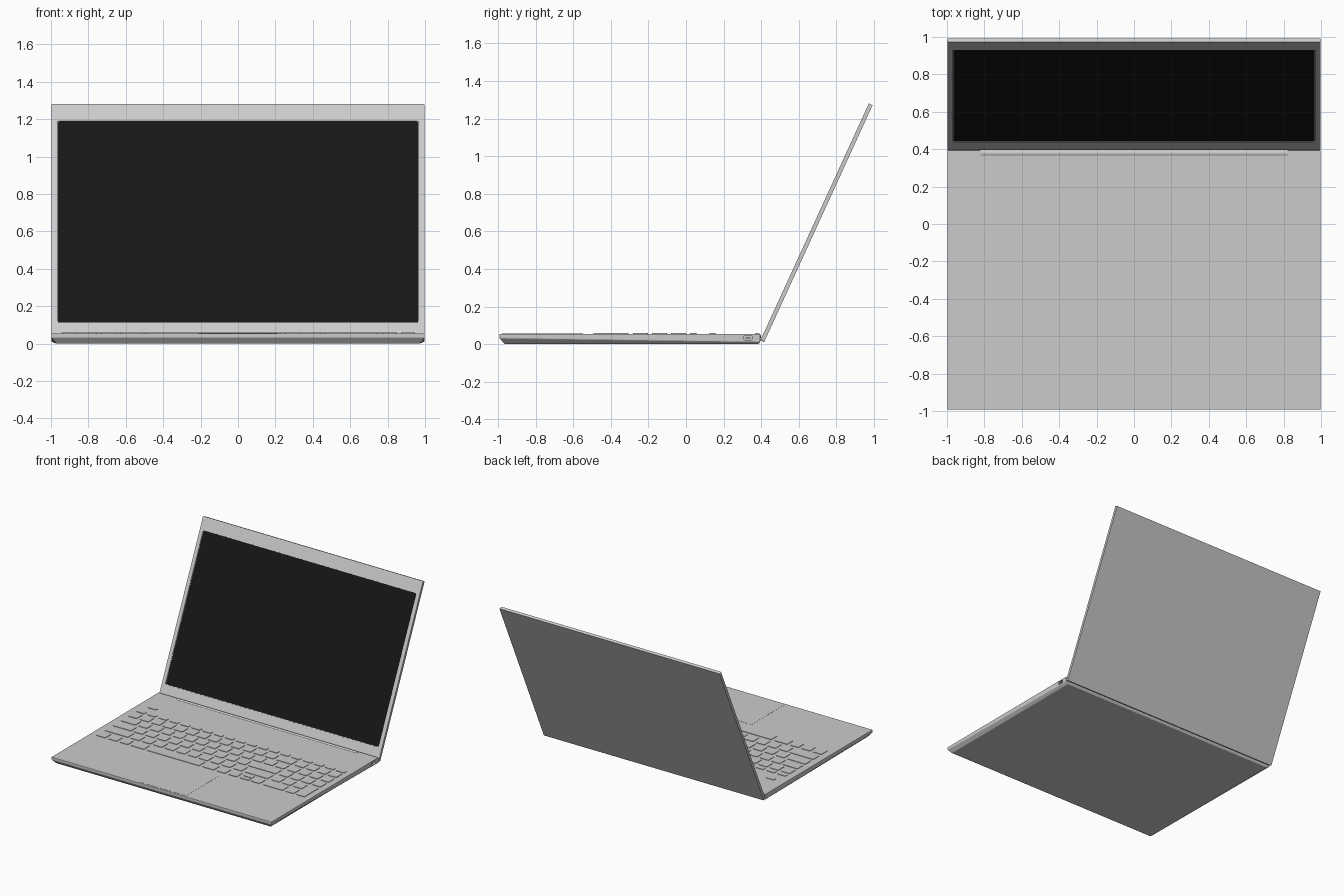
import bpy, bmesh, math
from mathutils import Matrix, Vector

if "Cube" in bpy.data.objects:
    bpy.data.objects.remove(bpy.data.objects["Cube"])


def material(name, v):
    m = bpy.data.materials.new(name)
    m.diffuse_color = (v, v, v, 1)
    m.use_nodes = True
    m.node_tree.nodes["Principled BSDF"].inputs["Base Color"].default_value = m.diffuse_color
    return m


SHELL = material("shell_grey", 0.55)
BLACK = material("screen_black", 0.008)


def finish(name, bm, mat=None, bevel=0.0):
    bmesh.ops.recalc_face_normals(bm, faces=bm.faces[:])
    me = bpy.data.meshes.new(name)
    bm.to_mesh(me)
    bm.free()
    ob = bpy.data.objects.new(name, me)
    bpy.context.collection.objects.link(ob)
    if mat:
        me.materials.append(mat)
    if bevel:
        b = ob.modifiers.new("bevel", 'BEVEL')
        b.width, b.segments, b.limit_method = bevel, 2, 'ANGLE'
    return ob


def add_box(bm, x0, x1, y0, y1, z0, z1, corner=0.0, axis=2):
    """Box between bounds; edges along the axis are optionally rounded."""
    size = Vector((x1 - x0, y1 - y0, z1 - z0))
    mid = Vector((x0 + x1, y0 + y1, z0 + z1)) / 2
    vs = bmesh.ops.create_cube(bm, size=1, matrix=Matrix.Translation(mid) @ Matrix.Diagonal((*size, 1)))["verts"]
    if corner:
        edges = {e for v in vs for e in v.link_edges
                 if abs((e.verts[0].co - e.verts[1].co)[axis]) > 1e-5}
        bmesh.ops.bevel(bm, geom=list(edges), offset=corner, segments=3, profile=0.5, affect='EDGES')


def box(name, bounds, mat=None, corner=0.0, axis=2, bevel=0.0):
    bm = bmesh.new()
    add_box(bm, *bounds, corner=corner, axis=axis)
    return finish(name, bm, mat, bevel)


def cut(target, cutter):
    m = target.modifiers.new("cut", 'BOOLEAN')
    m.operation, m.object, m.solver = 'DIFFERENCE', cutter, 'EXACT'
    cutter.hide_render = True
    cutter.hide_viewport = True


# Base: straight upper wall tapering towards the front, chamfered underside
TOP = 0.055
bm = bmesh.new()
rings = []
for inset, y0, y1, zf, zr in ((0, -0.992, 0.395, TOP, TOP),
                              (0, -0.992, 0.395, 0.032, 0.012),
                              (0.025, -0.965, 0.385, 0.0, 0.0)):
    x = 0.998 - inset
    rings.append([bm.verts.new(p) for p in ((-x, y0, zf), (x, y0, zf), (x, y1, zr), (-x, y1, zr))])
bm.faces.new(rings[0])
bm.faces.new(rings[2])
for a, b in zip(rings, rings[1:]):
    for i in range(4):
        j = (i + 1) % 4
        bm.faces.new((a[i], a[j], b[j], b[i]))
base = finish("base", bm, SHELL, 0.004)

# Side socket
cut(base, box("socket_cutter", (0.97, 1.05, 0.305, 0.355, 0.022, 0.046), corner=0.011, axis=0))
box("socket_tongue", (0.965, 0.993, 0.316, 0.344, 0.031, 0.037))

# Touchpad and power button
box("touchpad", (-0.212, 0.215, -0.978, -0.547, 0.04, TOP + 0.001), corner=0.004)
box("power_button", (-0.91, -0.83, 0.125, 0.158, 0.045, TOP + 0.004), corner=0.015)

# Keyboard: rows of (front y, back y, relative key widths)
rows = [
    (0.02, 0.055, [1] * 15),
    (-0.08, 0.0, [1] * 13 + [1.6]),
    (-0.18, -0.102, [1.55] + [1] * 12 + [1]),
    (-0.283, -0.203, [1.85] + [1] * 10 + [2.65]),
    (-0.388, -0.305, [2.3] + [1] * 10 + [2.3]),
]
GAP = 0.026
KX0, KX1 = -0.94, 0.541
bm = bmesh.new()


def key(x0, x1, y0, y1):
    add_box(bm, x0, x1, y0, y1, 0.045, TOP + 0.004, corner=0.007)


for y0, y1, widths in rows:
    unit = (KX1 - KX0 + GAP) / sum(widths)
    x = KX0
    for w in widths:
        key(x, x + w * unit - GAP, y0, y1)
        x += w * unit

# Bottom row with the space bar and half-height arrows
y0, y1 = -0.493, -0.412
for a, b in ((-0.94, -0.86), (-0.835, -0.755), (-0.73, -0.655), (-0.63, -0.51), (-0.485, -0.008),
             (0.018, 0.125), (0.152, 0.228), (0.255, 0.332), (0.462, 0.541)):
    key(a, b, y0, y1)
key(0.358, 0.44, y0, -0.458)
key(0.358, 0.44, -0.447, y1)

# Number pad
cols = [0.571, 0.672, 0.773, 0.871]
for ry0, ry1, _ in rows:
    for i, c in enumerate(cols):
        low = y0 if (i == 3 and ry0 < -0.35) else ry0
        key(c, c + 0.076, low, ry1)
key(cols[0], cols[1] + 0.076, y0, y1)
key(cols[2], cols[2] + 0.076, y0, y1)
finish("keys", bm)

# Hinge barrel
bm = bmesh.new()
bmesh.ops.create_cone(bm, cap_ends=True, segments=32, radius1=0.02, radius2=0.02, depth=1.64,
                      matrix=Matrix.Translation((0, 0.379, 0.04)) @ Matrix.Rotation(math.pi / 2, 4, 'Y'))
hinge = finish("hinge_barrel", bm)
for p in hinge.data.polygons:
    p.use_smooth = len(p.vertices) == 4

# Lid, built upright and then leaned back
lid = box("lid", (-0.998, 0.998, 0, 0.022, 0, 1.385), SHELL, 0.006, 1)
cutter = box("screen_cutter", (-0.967, 0.967, -0.05, 0.005, 0.1, 1.286), corner=0.012, axis=1)
cut(lid, cutter)
screen = box("screen", (-0.964, 0.964, 0.003, 0.012, 0.103, 1.283), BLACK, 0.01, 1)
for ob in (lid, cutter, screen):
    ob.location = (0, 0.396, 0.021)
    ob.rotation_euler = (-math.radians(24.6), 0, 0)
